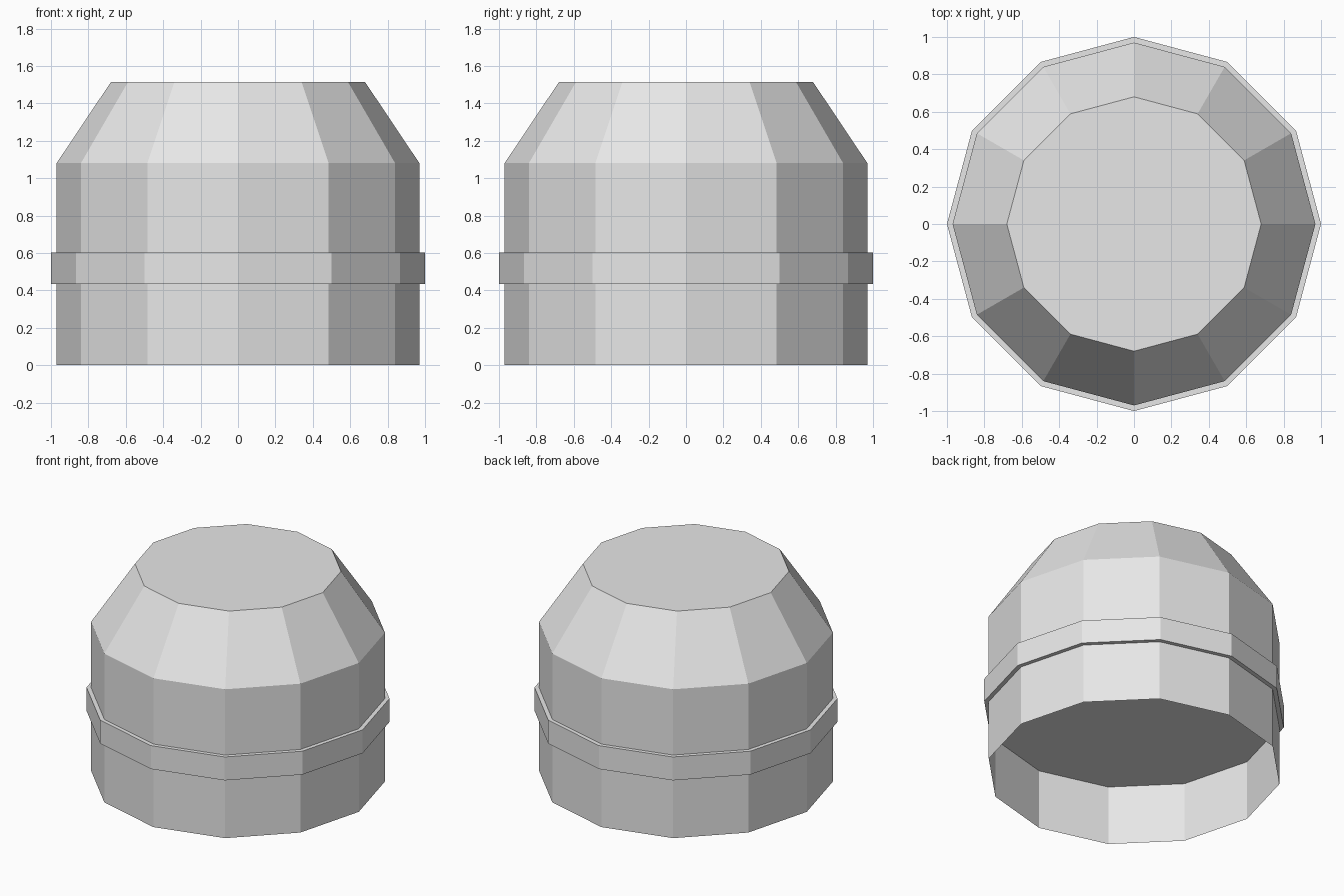
import bpy
import bmesh
import math

if "Cube" in bpy.data.objects:
    bpy.data.objects.remove(bpy.data.objects["Cube"])

SIDES = 12

grey = bpy.data.materials.new("grey")
grey.diffuse_color = (0.8, 0.8, 0.8, 1.0)
grey.use_nodes = True
grey.node_tree.nodes["Principled BSDF"].inputs["Base Color"].default_value = grey.diffuse_color


def lathe(name, profile, cap_bottom, cap_top):
    """Twelve-sided flat-faced shell from (radius, height) pairs, bottom to top."""
    bm = bmesh.new()
    rings = []
    for r, z in profile:
        rings.append([bm.verts.new((r * math.cos(math.tau * i / SIDES),
                                    r * math.sin(math.tau * i / SIDES), z))
                      for i in range(SIDES)])
    for low, high in zip(rings, rings[1:]):
        for i in range(SIDES):
            j = (i + 1) % SIDES
            bm.faces.new((low[i], low[j], high[j], high[i]))
    if cap_bottom:
        bm.faces.new(rings[0][::-1])
    if cap_top:
        bm.faces.new(rings[-1])
    mesh = bpy.data.meshes.new(name)
    bm.to_mesh(mesh)
    bm.free()
    mesh.materials.append(grey)
    obj = bpy.data.objects.new(name, mesh)
    bpy.context.collection.objects.link(obj)
    return obj


# Thin skirt, open underneath
lathe("lower_skirt", [(0.97, 0.0), (0.97, 0.433)], False, False)

# Solid band, which also closes the hollow of the skirt
lathe("middle_band", [(1.0, 0.433), (1.0, 0.603)], True, True)

# Upper body with sloped shoulder and flat top
lathe("upper_body", [(0.97, 0.603), (0.97, 1.08), (0.68, 1.513)], False, True)
